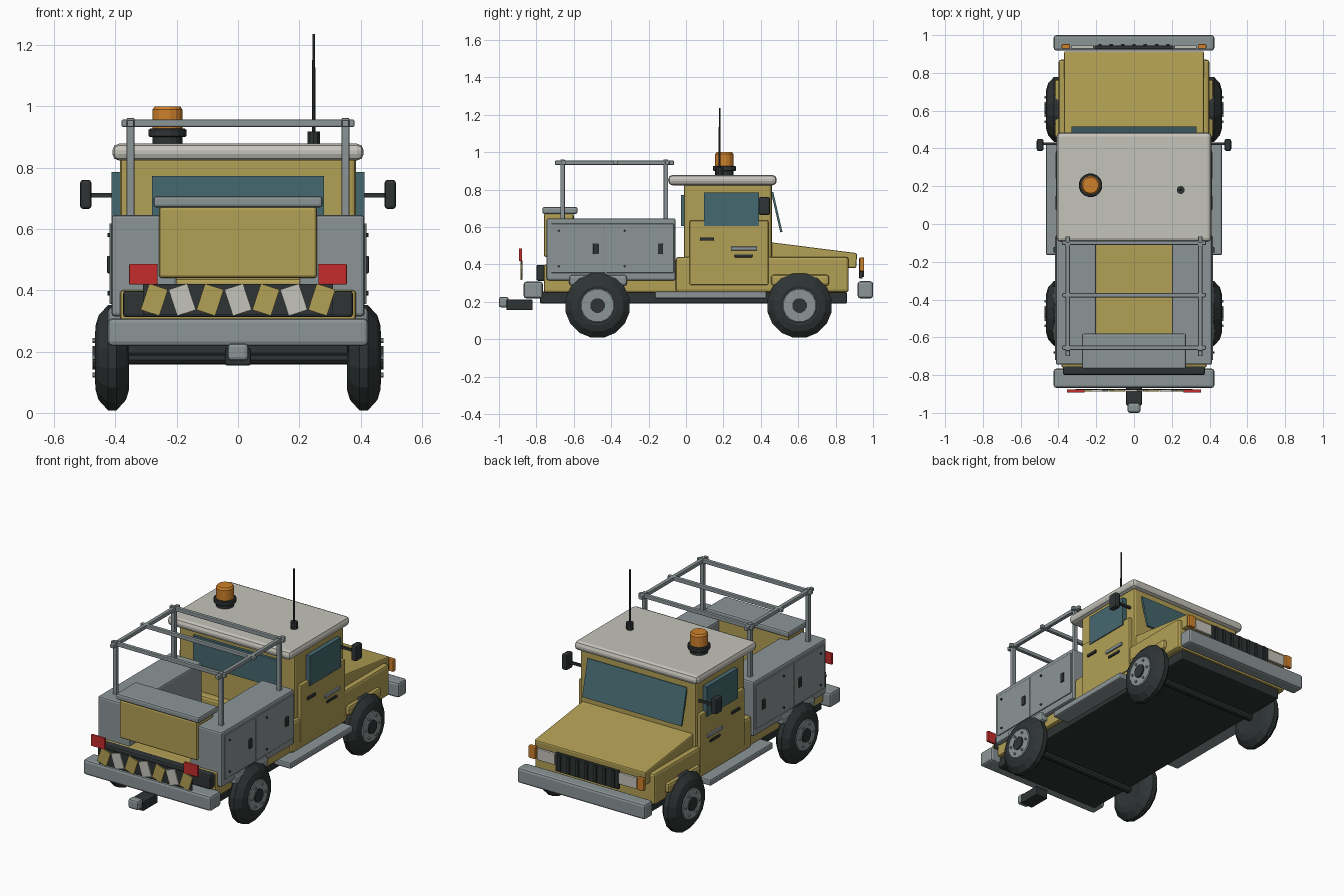
import bpy, bmesh, math
from mathutils import Matrix, Vector

COLOURS = {
    "mustard": (0.45, 0.35, 0.09), "steel_grey": (0.26, 0.30, 0.31),
    "cream": (0.56, 0.55, 0.49), "rubber_black": (0.028, 0.034, 0.034),
    "glass_teal": (0.06, 0.14, 0.16), "amber": (0.62, 0.22, 0.025),
    "lamp_red": (0.56, 0.025, 0.025),
}
MATS = {}
for n, c in COLOURS.items():
    MATS[n] = bpy.data.materials.new(n)
    MATS[n].diffuse_color = (*c, 1)
Y, G, C, K, T, A, R = COLOURS


def finish(bm, name, mat, smooth=False):
    bmesh.ops.recalc_face_normals(bm, faces=bm.faces)
    me = bpy.data.meshes.new(name)
    bm.to_mesh(me)
    bm.free()
    me.materials.append(MATS[mat])
    ob = bpy.data.objects.new(name, me)
    bpy.context.collection.objects.link(ob)
    return ob


def bevel(bm, w, seg=2):
    if w:
        bmesh.ops.bevel(bm, geom=bm.edges[:], offset=w, segments=seg,
                        profile=0.5, affect='EDGES')


def box(name, mat, x, y, z, bev=0.0, rot=None):
    """Box from (min, max) ranges, optional bevel and rotation about its centre."""
    bm = bmesh.new()
    bmesh.ops.create_cube(bm, size=1)
    bmesh.ops.scale(bm, vec=(x[1] - x[0], y[1] - y[0], z[1] - z[0]), verts=bm.verts)
    bevel(bm, bev)
    if rot:
        bmesh.ops.rotate(bm, verts=bm.verts, matrix=Matrix.Rotation(rot[0], 3, rot[1]))
    bmesh.ops.translate(bm, verts=bm.verts,
                        vec=(sum(x) / 2, sum(y) / 2, sum(z) / 2))
    return finish(bm, name, mat)


def pair(name, mat, x, y, z, bev=0.0):
    """Box mirrored to both sides of the truck."""
    box(name + "_right", mat, x, y, z, bev)
    box(name + "_left", mat, (-x[1], -x[0]), y, z, bev)


def prism(name, mat, pts, hw, bev=0.0):
    """Side profile of (y, z) points extruded across the width."""
    bm = bmesh.new()
    f = bm.faces.new([bm.verts.new((-hw, y, z)) for y, z in pts])
    ex = bmesh.ops.extrude_face_region(bm, geom=[f])
    bmesh.ops.translate(bm, vec=(2 * hw, 0, 0),
                        verts=[v for v in ex["geom"] if isinstance(v, bmesh.types.BMVert)])
    bevel(bm, bev)
    return finish(bm, name, mat)


def lathe(name, mat, prof, loc, axis='Z', n=16):
    """Revolve (offset, radius) points about an axis, with capped ends."""
    bm = bmesh.new()
    rings = []
    for h, r in prof:
        ring = []
        for i in range(n):
            a = 2 * math.pi * (i + 0.5) / n
            u, v = r * math.cos(a), r * math.sin(a)
            p = (u, v, h) if axis == 'Z' else (h, u, v)
            ring.append(bm.verts.new(Vector(loc) + Vector(p)))
        rings.append(ring)
    for a, b in zip(rings, rings[1:]):
        for i in range(n):
            bm.faces.new((a[i], a[(i + 1) % n], b[(i + 1) % n], b[i]))
    bm.faces.new(rings[0])
    bm.faces.new(rings[-1])
    return finish(bm, name, mat)


# Chassis and axles
box("chassis", K, (-0.36, 0.36), (-0.78, 0.86), (0.19, 0.255), 0.008)
AXLES = {"front": 0.607, "rear": -0.473}
for end, y in AXLES.items():
    lathe(end + "_axle", K, [(-0.36, 0.022), (0.36, 0.022)], (0, y, 0.18), 'X', 10)

# Wheels: faceted tyre, steel rim, dark hub and wheel nuts
TYRE = [(-0.05, 0.085), (-0.055, 0.105), (-0.045, 0.14), (-0.014, 0.175),
        (0.014, 0.175), (0.045, 0.14), (0.055, 0.105), (0.05, 0.085)]
for end, y in AXLES.items():
    for side, s in (("right", 1), ("left", -1)):
        tag = f"{end}_{side}_"
        lathe(tag + "tyre", K, TYRE, (s * 0.41, y, 0.18), 'X', 16)
        lathe(tag + "rim", G, [(0, 0.095), (s * 0.05, 0.095), (s * 0.056, 0.088)],
              (s * 0.41, y, 0.18), 'X', 16)
        lathe(tag + "hub", K, [(0, 0.04), (s * 0.064, 0.04)], (s * 0.41, y, 0.18), 'X', 12)
        for i in range(6):
            a = i * math.pi / 3
            lathe(tag + "nut", G, [(0, 0.008), (s * 0.064, 0.008)],
                  (s * 0.41, y + 0.065 * math.cos(a), 0.18 + 0.065 * math.sin(a)), 'X', 6)

# Yellow lower body, hood, cab and roof
box("bed_base", Y, (-0.385, 0.385), (-0.76, -0.03), (0.25, 0.40), 0.01)
box("lower_body", Y, (-0.40, 0.40), (-0.055, 0.87), (0.25, 0.44), 0.015)
prism("hood", Y, [(0.44, 0.38), (0.91, 0.38), (0.915, 0.46), (0.44, 0.52)], 0.37, 0.008)
box("cab", Y, (-0.385, 0.385), (-0.012, 0.46), (0.27, 0.835), 0.015)
box("roof", C, (-0.41, 0.41), (-0.095, 0.485), (0.823, 0.878), 0.022)
pair("front_flare", Y, (0.34, 0.42), (0.455, 0.765), (0.285, 0.345), 0.015)
pair("rear_flare", G, (0.34, 0.425), (-0.625, -0.315), (0.285, 0.345), 0.015)
pair("running_board", G, (0.35, 0.465), (-0.165, 0.43), (0.217, 0.255), 0.008)

# Doors, glass and door trim
pair("door", Y, (0.37, 0.406), (0.02, 0.44), (0.29, 0.635), 0.006)
pair("side_window", T, (0.38, 0.412), (0.095, 0.39), (0.605, 0.785))
box("rear_window", T, (-0.28, 0.28), (-0.028, -0.01), (0.605, 0.772))
box("windshield", T, (-0.33, 0.33), (0.479, 0.491), (0.57, 0.79), 0,
    (math.radians(13), 'X'))
pair("door_handle", K, (0.40, 0.416), (0.075, 0.15), (0.528, 0.545), 0.003)
pair("trim_bar", G, (0.40, 0.416), (0.24, 0.38), (0.475, 0.495), 0.003)
pair("trim_slot", K, (0.40, 0.414), (0.26, 0.355), (0.438, 0.453), 0.003)

# Mirrors
pair("mirror_arm", K, (0.38, 0.49), (0.417, 0.431), (0.703, 0.717))
pair("mirror", K, (0.478, 0.515), (0.387, 0.45), (0.665, 0.76), 0.01)

# Front end: grille with bars, headlights, indicators, bumpers
box("grille", K, (-0.21, 0.21), (0.926, 0.944), (0.325, 0.435), 0.003)
for i in range(7):
    x = -0.18 + 0.06 * i
    box("grille_bar", K, (x - 0.009, x + 0.009), (0.94, 0.953), (0.332, 0.43))
pair("headlight", C, (0.212, 0.332), (0.928, 0.946), (0.36, 0.428), 0.004)
pair("indicator", A, (0.338, 0.383), (0.928, 0.952), (0.362, 0.437), 0.005)
box("front_bumper", G, (-0.425, 0.425), (0.918, 1.0), (0.218, 0.31), 0.014)
box("rear_bumper", G, (-0.425, 0.425), (-0.868, -0.765), (0.218, 0.308), 0.014)

# Utility lockers with doors, latches and screws
pair("locker", G, (0.20, 0.413), (-0.745, -0.055), (0.315, 0.645), 0.01)
for y0, y1, latch in ((-0.72, -0.432, -0.483), (-0.428, -0.065, -0.137)):
    pair("locker_door", G, (0.40, 0.419), (y0, y1), (0.355, 0.618), 0.003)
    pair("locker_latch", K, (0.41, 0.427), (latch - 0.014, latch + 0.014),
         (0.455, 0.512), 0.004)
    for z in (0.39, 0.58):
        for s in (1, -1):
            lathe("locker_screw", K, [(0, 0.007), (s * 0.012, 0.007)],
                  (s * 0.413, y0 + (0.04 if y0 < -0.5 else 0.1), z), 'X', 6)

# Rear chest with lid, dark rear panel
box("rear_chest", Y, (-0.258, 0.258), (-0.76, -0.60), (0.44, 0.672), 0.01)
box("chest_lid", G, (-0.276, 0.276), (-0.768, -0.58), (0.67, 0.707), 0.01)
box("rear_panel", K, (-0.375, 0.375), (-0.80, -0.74), (0.312, 0.398), 0.01)

# Warning plates, alternately leaning, and tail lamps
box("warning_board", K, (-0.31, 0.31), (-0.879, -0.874), (0.32, 0.42))
for i in range(7):
    x = -0.273 + 0.091 * i
    box("warning_plate", (Y, C)[i % 2], (x - 0.032, x + 0.032), (-0.886, -0.878),
        (0.324, 0.414), 0, (math.radians((18, -18)[i % 2]), 'Y'))
pair("tail_lamp", R, (0.262, 0.355), (-0.893, -0.876), (0.418, 0.486), 0.004)

# Tow hitch
box("hitch_bar", K, (-0.042, 0.042), (-0.96, -0.82), (0.155, 0.212), 0.006)
box("hitch_block", G, (-0.034, 0.034), (-1.0, -0.948), (0.17, 0.227), 0.012)

# Rack: posts, side rails and cross bars
for i, y in enumerate((-0.66, -0.108)):
    pair(("rear", "front")[i] + "_rack_post", G, (0.338, 0.363), (y - 0.012, y + 0.012),
         (0.62, 0.962), 0.004)
pair("rack_rail", G, (0.339, 0.362), (-0.70, -0.065), (0.932, 0.955), 0.004)
for y in (-0.655, -0.377, -0.10):
    box("rack_cross_bar", G, (-0.38, 0.38), (y - 0.011, y + 0.011), (0.933, 0.956), 0.004)

# Beacon and antenna
lathe("beacon_base", K, [(-0.025, 0.05), (0.0, 0.05), (0.0, 0.058), (0.004, 0.063), (0.024, 0.063),
                         (0.028, 0.058)], (-0.23, 0.205, 0.899), n=16)
lathe("beacon_lens", A, [(0, 0.05), (0.062, 0.05), (0.073, 0.042)], (-0.23, 0.205, 0.927), n=16)
lathe("antenna_base", K, [(0, 0.021), (0.045, 0.021)], (0.247, 0.18, 0.873), n=10)
lathe("antenna", K, [(0, 0.006), (0.325, 0.005)], (0.247, 0.18, 0.91), n=8)
